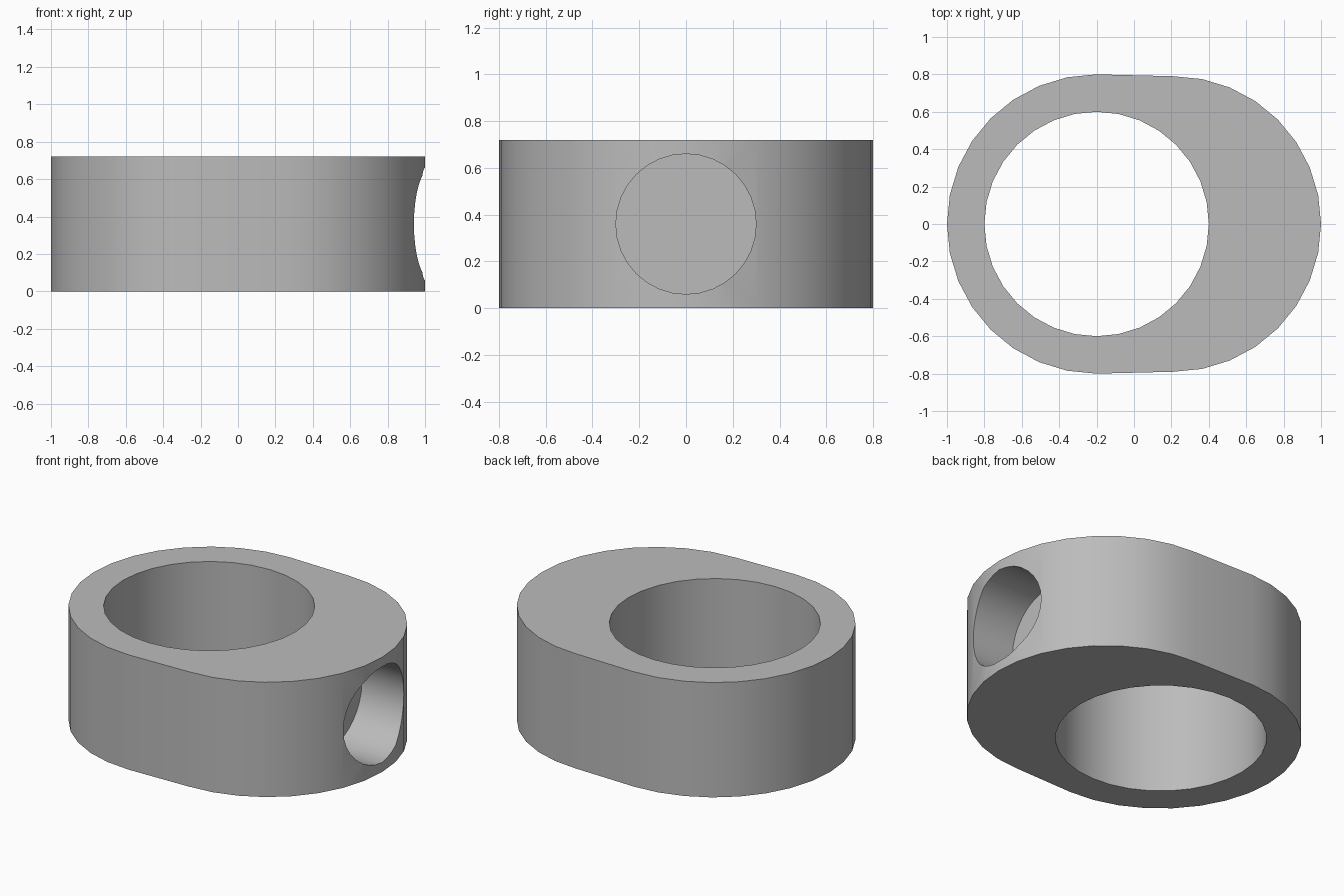
import bpy, bmesh
from math import pi, sin, cos

HEIGHT = 0.72
SIDES = 32

if "Cube" in bpy.data.objects:
    bpy.data.objects.remove(bpy.data.objects["Cube"], do_unlink=True)

grey = bpy.data.materials.new("plain grey")
grey.use_nodes = True
colour = (0.5, 0.5, 0.5, 1)
grey.diffuse_color = colour
grey.node_tree.nodes["Principled BSDF"].inputs["Base Color"].default_value = colour


def arc(cx, r, first, last):
    """Points on a circle, counted in steps of one side."""
    steps = [2 * pi * i / SIDES for i in range(first, last + 1)]
    return [(cx + r * cos(a), r * sin(a)) for a in steps]


def prism(name, outline, z0, z1):
    """Extrude a flat outline upwards into a solid."""
    bm = bmesh.new()
    face = bm.faces.new([bm.verts.new((x, y, z0)) for x, y in outline])
    top = bmesh.ops.extrude_face_region(bm, geom=[face])["geom"]
    verts = [v for v in top if isinstance(v, bmesh.types.BMVert)]
    bmesh.ops.translate(bm, verts=verts, vec=(0, 0, z1 - z0))
    bmesh.ops.recalc_face_normals(bm, faces=bm.faces)
    mesh = bpy.data.meshes.new(name)
    bm.to_mesh(mesh)
    bm.free()
    obj = bpy.data.objects.new(name, mesh)
    obj.data.materials.append(grey)
    bpy.context.collection.objects.link(obj)
    return obj


# Body: a large round end and a slightly smaller one, joined by straight sides
quarter = SIDES // 4
body = prism("collar_body",
             arc(0.21, 0.79, -quarter, quarter) + arc(-0.2, 0.8, quarter, 3 * quarter),
             0, HEIGHT)

# Cutters: the vertical bore, and the blind pocket in the thick end
bore = prism("bore_cutter", arc(-0.2, 0.6, 0, SIDES - 1), -0.1, HEIGHT + 0.1)
pocket = prism("pocket_cutter", arc(0, 0.3, 0, SIDES - 1), 0.65, 1.2)
pocket.rotation_euler = (0, pi / 2, 0)
pocket.location = (0, 0, HEIGHT / 2)
bpy.context.view_layer.update()

bpy.ops.object.select_all(action="DESELECT")
body.select_set(True)
bpy.context.view_layer.objects.active = body
for cutter in (bore, pocket):
    mod = body.modifiers.new(cutter.name, "BOOLEAN")
    mod.operation = "DIFFERENCE"
    mod.solver = "EXACT"
    mod.object = cutter
    bpy.ops.object.modifier_apply(modifier=mod.name)
    bpy.data.objects.remove(cutter, do_unlink=True)

# Smooth round walls with crisp rims
bpy.ops.object.shade_smooth_by_angle(angle=pi / 6)
